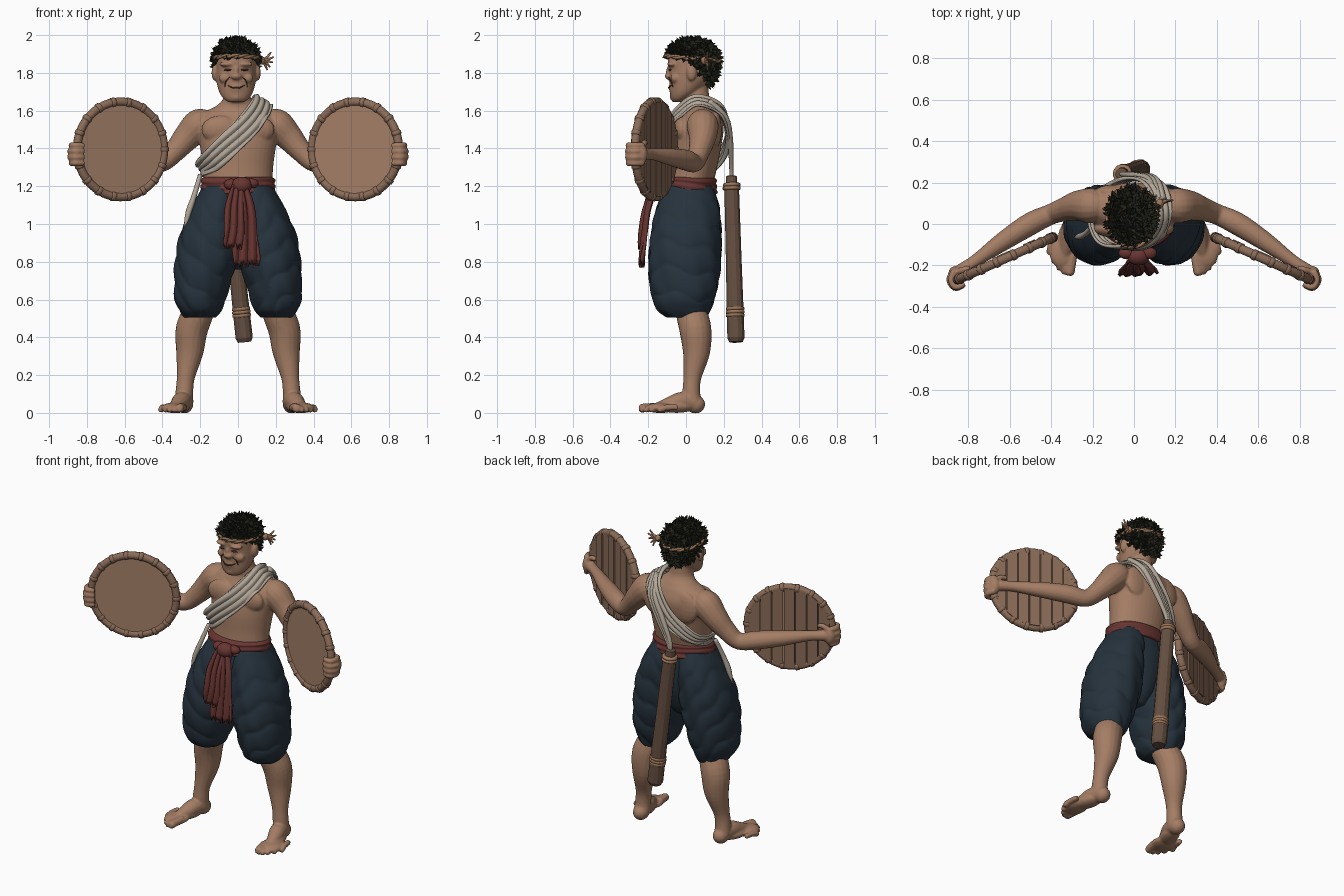
import bpy, bmesh, math, random
from math import sin, cos, pi
from mathutils import Vector, Matrix, Quaternion

if "Cube" in bpy.data.objects:
    bpy.data.objects.remove(bpy.data.objects["Cube"])
random.seed(4)

def mat(name, r, g, b):
    m = bpy.data.materials.new(name)
    m.diffuse_color = (r, g, b, 1)
    m.use_nodes = True
    m.node_tree.nodes["Principled BSDF"].inputs["Base Color"].default_value = m.diffuse_color
    return m
SKIN = mat("skin", .37, .205, .128)
CREASE = mat("dark crease", .07, .036, .024)
HAIR = mat("black hair", .014, .015, .009)
PANTS = mat("navy cloth", .019, .032, .046)
RED = mat("red cloth", .14, .036, .031)
WHITE = mat("white cloth", .44, .38, .31)
ROPE = mat("rope", .33, .18, .10)
TIMBER = mat("dark timber", .13, .078, .053)
FACE = mat("shield front", .37, .215, .135)
PLANK = mat("shield planks", .26, .15, .098)

# ---------- helpers ----------
def curve(pts, k, loop=False):
    """Smooth interpolation through tuples of any length."""
    n, out = len(pts), []
    for i in range(n if loop else n - 1):
        q = [pts[j % n] if loop else pts[max(0, min(n - 1, j))] for j in range(i - 1, i + 3)]
        for s in range(k):
            t = s / k
            out.append(tuple(.5 * (2*b + (c-a)*t + (2*a-5*b+4*c-d)*t*t + (3*b-a-3*c+d)*t**3)
                             for a, b, c, d in zip(*q)))
    return out if loop else out + [tuple(pts[-1])]

def skin_rows(bm, rows, wrap=True, loop=False, cap=True):
    vs = [[bm.verts.new(p) for p in r] for r in rows]
    n = len(rows[0])
    for i in range(len(vs) if loop else len(vs) - 1):
        a, b = vs[i], vs[(i + 1) % len(vs)]
        for j in range(n if wrap else n - 1):
            k = (j + 1) % n
            bm.faces.new((a[j], a[k], b[k], b[j]))
    if cap and wrap and not loop:
        bm.faces.new(vs[0]); bm.faces.new(vs[-1])

def tube(bm, pts, n=12, k=5, loop=False):
    """Round sweep; each point is x, y, z, radius."""
    c = curve(pts, k, loop)
    P = [Vector(p[:3]) for p in c]
    rows, q, old = [], None, None
    for i, p in enumerate(P):
        a = P[i - 1] if loop or i else p
        b = P[(i + 1) % len(P)] if loop or i < len(P) - 1 else p
        t = (b - a).normalized()
        q = t.to_track_quat('Z', 'Y') if q is None else old.rotation_difference(t) @ q
        old = t
        rows.append([p + q @ Vector((cos(2*pi*j/n), sin(2*pi*j/n), 0)) * max(c[i][3], .001) for j in range(n)])
    skin_rows(bm, rows, loop=loop)

def loft(bm, secs, n=40, k=5, fold=lambda th, z: 1, cap=True):
    """Stack of level ellipses; each section is x, y, z, rx, ry."""
    skin_rows(bm, [[(x + rx*cos(t)*fold(t, z), y + ry*sin(t)*fold(t, z), z)
                    for t in (2*pi*j/n for j in range(n))] for x, y, z, rx, ry in curve(secs, k)], cap=cap)

def ball(bm, c, s, rz=0, n=16):
    M = Matrix.Translation(c) @ Matrix.Rotation(rz, 4, 'Z') @ Matrix.Diagonal((*s, 1))
    return bmesh.ops.create_uvsphere(bm, u_segments=n, v_segments=n * 2 // 3, radius=1, matrix=M)['verts']

def ribbon(bm, pts, normal, n=15, amp=.01, freq=9, loop=False, fray=0):
    """Pleated cloth strip; each point is x, y, z, half width."""
    c = curve(pts, 8, loop)
    P = [Vector(p[:3]) for p in c]
    rows = []
    for i, p in enumerate(P):
        t = P[(i + 1) % len(P)] - p if loop or i < len(P) - 1 else p - P[i - 1]
        N = normal(p).normalized()
        W = t.cross(N).normalized()
        N = W.cross(t).normalized()
        rows.append([p + W*u*c[i][3] + N*amp*sin(u*freq + 1.5*sin(i*.16)) for u in (2*j/(n-1) - 1 for j in range(n))])
    if fray:
        rows[-1] = [p + Vector((0, 0, -fray * (j % 2) * random.uniform(.5, 1))) for j, p in enumerate(rows[-1])]
    skin_rows(bm, rows, wrap=False, loop=loop)

def done(bm, name, m, smooth=True, M=None):
    if M: bm.transform(M)
    bmesh.ops.recalc_face_normals(bm, faces=bm.faces)
    for f in bm.faces: f.smooth = smooth
    me = bpy.data.meshes.new(name)
    bm.to_mesh(me); bm.free()
    me.materials.append(m)
    ob = bpy.data.objects.new(name, me)
    bpy.context.collection.objects.link(ob)
    return ob

def solid(ob, th):
    s = ob.modifiers.new("thickness", 'SOLIDIFY'); s.thickness = th; s.offset = 0

# ---------- body: overlapping volumes fused by a voxel remesh ----------
b = bmesh.new()
loft(b, [(0, .02, 1.1, .17, .11), (0, .02, 1.2, .182, .122), (0, .035, 1.3, .186, .13), (0, .05, 1.42, .203, .138),
         (0, .07, 1.52, .225, .13), (0, .08, 1.585, .19, .1), (0, .075, 1.625, .115, .08), (-.005, .055, 1.67, .072, .07),
         (-.01, .045, 1.76, .065, .07)])
hx = -.01
loft(b, [(hx, -.04, 1.645, .04, .03), (hx, -.03, 1.665, .068, .05), (hx, -.006, 1.7, .09, .08), (hx, .02, 1.76, .105, .108),
         (hx, .033, 1.82, .107, .126), (hx, .036, 1.88, .104, .13), (hx, .036, 1.92, .08, .1), (hx, .036, 1.945, .04, .05)])
ball(b, (hx, -.092, 1.782), (.03, .02, .018)); ball(b, (hx, -.088, 1.808), (.013, .018, .032))   # nose
ball(b, (hx, -.062, 1.722), (.05, .03, .035)); ball(b, (hx, -.06, 1.672), (.036, .026, .024))  # mouth and chin
for s in (-1, 1):
    ball(b, (hx + s*.045, -.075, 1.846), (.044, .025, .014))      # brow
    ball(b, (hx + s*.058, -.056, 1.772), (.034, .026, .028))      # cheek
    ball(b, (hx + s*.114, .03, 1.8), (.016, .026, .042))          # ear
    ball(b, (s*.09, -.022, 1.5), (.105, .045, .075))              # chest
    ball(b, (s*.1, .155, 1.5), (.09, .035, .1))                   # shoulder blade
    # arm
    tube(b, [(s*.15, .085, 1.55, .06), (s*.205, .088, 1.525, .085), (s*.27, .088, 1.46, .073), (s*.335, .07, 1.385, .058),
             (s*.405, .045, 1.325, .05), (s*.5, 0, 1.338, .055), (s*.63, -.083, 1.355, .046), (s*.76, -.175, 1.37, .031),
             (s*.83, -.222, 1.372, .033)], 16)
    # hand with fingers curled over the shield edge
    ball(b, (s*.86, -.237, 1.37), (.035, .035, .056))
    for i in range(4):
        z, d = 1.323 + .031*i, .008*(i in (1, 2))
        tube(b, [(s*.865, -.225, z, .018), (s*(.88 + d), -.268, z, .018), (s*.86, -.303 - d*.5, z, .018), (s*.815, -.29, z, .014)], 8)
    tube(b, [(s*.85, -.23, 1.41, .018), (s*.82, -.22, 1.43, .016), (s*.79, -.212, 1.43, .013)], 8)
    # leg
    tube(b, [(s*.19, .02, .75, .09), (s*.205, .025, .56, .083), (s*.245, .05, .44, .085), (s*.256, .055, .32, .072),
             (s*.276, .034, .19, .048), (s*.284, .028, .11, .047), (s*.285, .035, .055, .05)], 18)
    # foot wedge and toes
    ball(b, (s*.284, .05, .045), (.047, .052, .048))
    tube(b, [(s*.283, .045, .05, .048), (s*.298, -.02, .062, .05), (s*.315, -.08, .046, .043), (s*.335, -.15, .028, .027)], 14)
    ball(b, (s*.312, -.05, .032), (.052, .1, .032), s*.3)
    ball(b, (s*.337, -.135, .027), (.07, .08, .028), s*.3)
    for i in range(5):
        x, y = .305 + .024*i, -.237 + .0063*i*i
        r = .024 if i == 0 else .017
        tube(b, [(s*(x - .01), y + .09, .03, r), (s*x, y + .03, .028, r), (s*(x + .006), y, r, r), (s*(x + .008), y - .012, r, r*.6)], 8, 3)
body = done(b, "body", SKIN)
r = body.modifiers.new("fuse", 'REMESH'); r.mode = 'VOXEL'; r.voxel_size = .0065; r.use_smooth_shade = True
sm = body.modifiers.new("soften", 'SMOOTH'); sm.factor = .5; sm.iterations = 3

# ---------- face lines: eyes, mouth, cheek folds ----------
b = bmesh.new()
tube(b, [(hx - .045, -.077, 1.735, .002), (hx - .018, -.091, 1.722, .004), (hx + .018, -.091, 1.722, .004), (hx + .045, -.077, 1.735, .002)], 6)
for s in (-1, 1):
    ball(b, (hx + s*.043, -.085, 1.816), (.022, .008, .005))
    tube(b, [(hx + s*.034, -.09, 1.777, .002), (hx + s*.054, -.08, 1.755, .003), (hx + s*.06, -.068, 1.725, .002)], 6)
done(b, "face_lines", CREASE)

# ---------- hair: scalp cap plus spikes ----------
def kept(p): return p.z > 1.882 - .95 * max(0, p.y + .03)
def scalp(d): return Vector((hx + .116*d.x, .035 + .138*d.y, 1.865 + (.115 if d.z > 0 else .17)*d.z))
b = bmesh.new()
for v in ball(b, (0, 0, 0), (1, 1, 1), 0, 48): v.co = scalp(v.co)
bmesh.ops.delete(b, geom=[v for v in b.verts if not kept(v.co)], context='VERTS')
for i in range(800):
    d = Vector([random.gauss(0, 1) for _ in range(3)]).normalized()
    p = scalp(d)
    if not kept(p): continue
    a = (d + Vector([random.uniform(-.8, .8) for _ in range(3)])).normalized()
    q = a.to_track_quat('Z', 'Y')
    base = [b.verts.new(p - d*.008 + q @ Vector((.02*cos(t), .02*sin(t), 0))) for t in (0, 2.1, 4.2)]
    tip = b.verts.new(p + a*random.uniform(.018, .036))
    for j in range(3): b.faces.new((base[j], base[(j+1) % 3], tip))
    b.faces.new(base[::-1])
for v in b.verts: v.co.z = min(v.co.z, 2)
done(b, "hair", HAIR, False)

# ---------- headband: two twisted strands, knot and loose ends ----------
b = bmesh.new()
for ph in (0, pi):
    tube(b, [(hx + (.119 + .004*cos(7*t + ph))*cos(t), .035 + (.144 + .004*cos(7*t + ph))*sin(t),
              1.877 - .013*sin(t) + .006*sin(7*t + ph), .008) for t in (2*pi*i/56 for i in range(56))], 6, 1, True)
ball(b, (.125, .1, 1.865), (.02, .022, .022))
for dz, dx in ((.045, .05), (.02, .065), (-.01, .06), (-.035, .045), (-.05, .03)):
    tube(b, [(.125, .1, 1.865, .012), (.125 + dx*.5, .11, 1.865 + dz*.3, .008), (.125 + dx, .115, 1.865 + dz, .004)], 6)
done(b, "headband", ROPE)

# ---------- baggy trousers with draped folds ----------
b = bmesh.new()
for s in (-1, 1):
    def drape(th, z):
        w = max(0, min(1, (1.2 - z) / .12))
        ph = z*7.5 - .9*s*cos(th) + .3*sin(2*th + s) + .12*sin(5*th + 9*z)
        return 1 + w * (.06*(abs(sin(pi*ph))**.6 - .7) + .012*sin(9*th + 14*z + s))
    loft(b, [(s*.085, .015, 1.2, .1, .125), (s*.112, .012, 1.1, .128, .162), (s*.148, 0, .95, .157, .185), (s*.17, -.007, .8, .163, .19),
             (s*.188, -.01, .7, .15, .182), (s*.2, -.012, .61, .138, .165), (s*.2, -.012, .545, .113, .14), (s*.203, .005, .505, .085, .105)],
         80, 12, drape)
loft(b, [(0, .016, 1.2, .18, .128), (0, .012, 1.1, .2, .15), (0, .01, .95, .17, .15), (0, .01, .82, .1, .11), (0, .01, .76, .05, .06)], 48)  # seat
done(b, "trousers", PANTS)

# ---------- red belt, knot and hanging ends ----------
b = bmesh.new()
loft(b, [(0, .017, 1.155, .175, .125), (0, .017, 1.165, .197, .148), (0, .017, 1.2, .196, .145), (0, .017, 1.235, .195, .143), (0, .017, 1.25, .18, .128)],
     64, 6, lambda th, z: 1 + .02*sin(z*190 + 2*sin(2*th)))
ball(b, (.02, -.155, 1.205), (.055, .045, .045)); ball(b, (-.035, -.14, 1.21), (.04, .03, .03)); ball(b, (.07, -.14, 1.215), (.04, .03, .026))
done(b, "belt", RED)
b = bmesh.new()
ribbon(b, [(.02, -.165, 1.2, .035), (.03, -.2, 1.08, .055), (.035, -.22, .95, .065), (.045, -.235, .81, .07)], lambda p: Vector((0, -1, 0)), 21, .01, 9, fray=.045)
ribbon(b, [(0, -.17, 1.2, .03), (-.02, -.215, 1.08, .045), (-.02, -.235, .97, .05), (-.02, -.24, .9, .054)], lambda p: Vector((0, -1, 0)), 17, .009, 8, fray=.04)
solid(done(b, "belt_tails", RED), .014)

# ---------- white cloth over one shoulder ----------
b = bmesh.new()
ribbon(b, [(.135, .06, 1.655, .055), (.11, -.035, 1.6, .06), (.04, -.1, 1.51, .062), (-.06, -.112, 1.41, .062), (-.145, -.08, 1.33, .056),
           (-.195, .02, 1.29, .046), (-.17, .13, 1.3, .046), (-.09, .195, 1.37, .052), (.01, .22, 1.47, .056), (.1, .185, 1.6, .058)],
       lambda p: p - Vector((0, .05, 1.45)), 27, .006, 11, True)
sash = done(b, "shoulder_sash", WHITE)
w = sash.modifiers.new("hug", 'SHRINKWRAP'); w.target = body; w.wrap_mode = 'OUTSIDE'; w.offset = .01
solid(sash, .012)
b = bmesh.new()
for o in (-.018, 0, .018):
    tube(b, [(.12 + o, .12, 1.65, .018), (.09 + o, .21, 1.56, .018), (.02 + o, .235, 1.43, .016), (-.045 + o*.6, .24, 1.3, .012), (-.055, .24, 1.23, .01)], 8)
tube(b, [(-.2, -.01, 1.26, .012), (-.232, -.045, 1.15, .014), (-.262, -.06, 1.06, .016), (-.282, -.065, .97, .006)], 8)
done(b, "sash_strap", WHITE)

# ---------- timber club hanging behind ----------
top, bot = Vector((-.06, .24, 1.255)), Vector((.035, .265, .375))
def at(t, r): return (*top.lerp(bot, t), r)
b = bmesh.new()
tube(b, [at(0, .022), at(.005, .03), at(.05, .032), at(.055, .04), at(.2, .041), at(.5, .043), at(.8, .046), at(.975, .047), at(1, .036)], 12, 1)
ob = done(b, "club", TIMBER, False)
b = bmesh.new()
for t, r in ((.055, .047), (.075, .048), (.8, .049), (.82, .05), (.84, .049)):
    tube(b, [at(t - .012, r - .008), at(t - .006, r), at(t + .006, r), at(t + .012, r - .008)], 16, 1)
done(b, "club_bindings", ROPE)

# ---------- two round shields ----------
R = .252
for s, side in ((-1, "right"), (1, "left")):
    M = Matrix.Translation((s*.622, -.167, 1.395)) @ Matrix.Rotation(-s*math.radians(24), 4, 'Z')
    b = bmesh.new()
    bmesh.ops.create_cone(b, cap_ends=True, segments=48, radius1=R, radius2=R, depth=.024, matrix=Matrix.Rotation(pi/2, 4, 'X'))
    done(b, side + "_shield_front", FACE, False, M)
    b = bmesh.new()
    for i in range(7):                       # back planks trimmed to the circle
        x0, x1 = -.24 + .0686*i + .003, -.24 + .0686*(i + 1) - .003
        xs = [x0 + (x1 - x0)*j/5 for j in range(6)]
        h = [math.sqrt(R*R - x*x) for x in xs]
        f = b.faces.new([b.verts.new((x, .01, z)) for x, z in zip(xs, h)] +
                        [b.verts.new((x, .01, -z)) for x, z in zip(xs[::-1], h[::-1])])
        g = bmesh.ops.extrude_face_region(b, geom=[f])['geom']
        bmesh.ops.translate(b, verts=[v for v in g if isinstance(v, bmesh.types.BMVert)], vec=(0, .012 + .005*(i % 2), 0))
    done(b, side + "_shield_planks", PLANK, False, M)
    b = bmesh.new()
    tube(b, [(R*cos(t), 0, R*sin(t), .023) for t in (2*pi*i/48 for i in range(48))], 10, 1, True)
    for i in range(18):                      # lashings round the rim
        t = 2*pi*i/18
        d = Vector((cos(t), 0, sin(t)))
        e = Vector((-sin(t), 0, cos(t)))
        tube(b, [(*(d*R + e*k), q) for k, q in ((-.013, .022), (-.009, .0265), (.009, .0265), (.013, .022))], 10, 1)
    done(b, side + "_shield_rim", PLANK, True, M)
